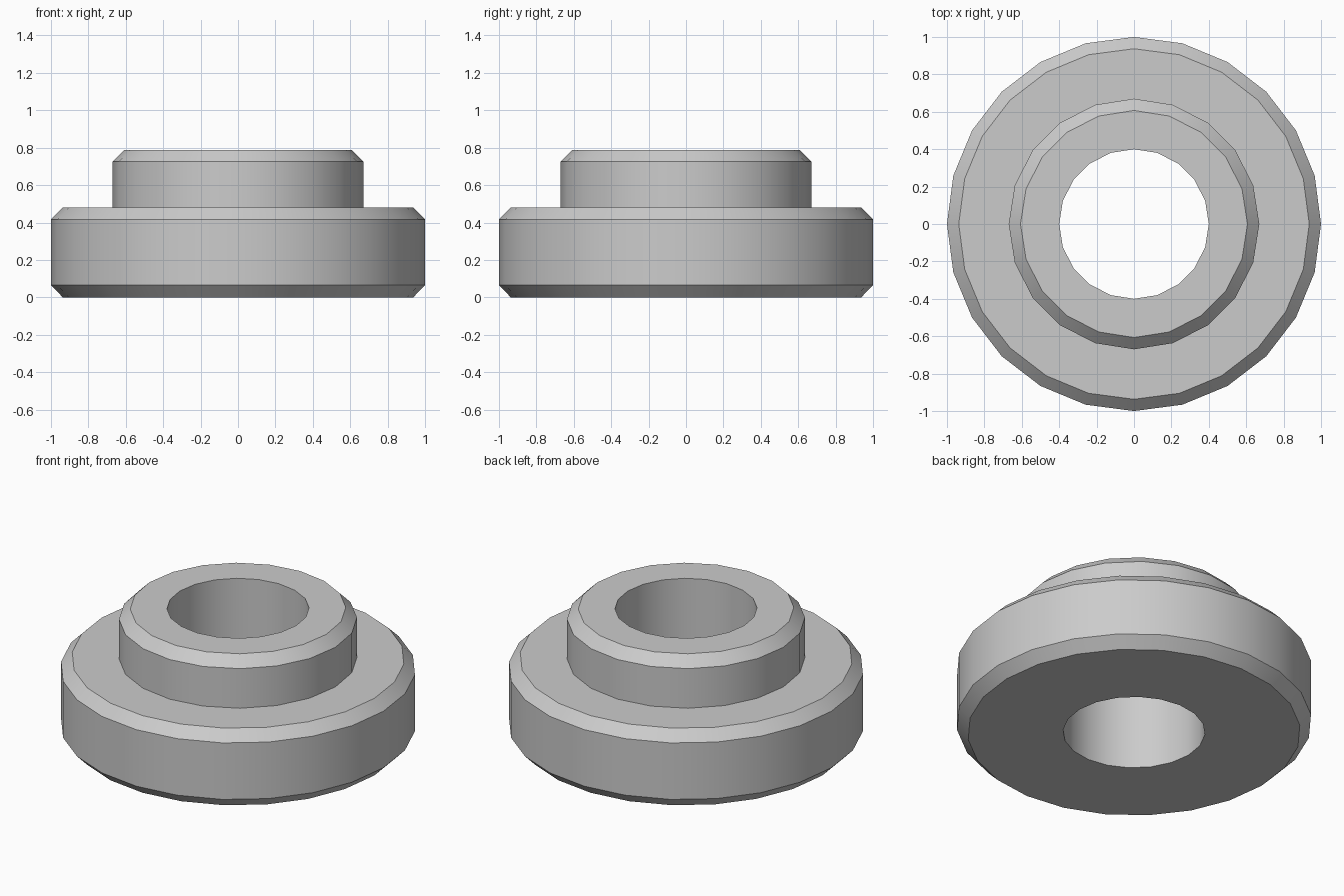
import bpy, bmesh, math

cube = bpy.data.objects.get("Cube")
if cube:
    bpy.data.objects.remove(cube, do_unlink=True)

# Single plain grey
GREY = (0.6, 0.6, 0.6, 1.0)
mat = bpy.data.materials.new("plain grey")
mat.diffuse_color = GREY
mat.use_nodes = True
bsdf = next(n for n in mat.node_tree.nodes if n.type == 'BSDF_PRINCIPLED')
bsdf.inputs["Base Color"].default_value = GREY

bm = bmesh.new()


def ring(sides, radius, z):
    """Closed loop of vertices, with its edges, starting on +y."""
    verts = []
    for i in range(sides):
        a = 2 * math.pi * i / sides + math.pi / 2
        verts.append(bm.verts.new((radius * math.cos(a), radius * math.sin(a), z)))
    for i in range(sides):
        bm.edges.new((verts[i], verts[(i + 1) % sides]))
    return verts


def loop_edges(loop):
    return [bm.edges.get((loop[i - 1], loop[i])) for i in range(len(loop))]


def skin(a, b):
    """Quads between two loops with equal side counts."""
    for i in range(len(a)):
        j = (i + 1) % len(a)
        bm.faces.new((a[i], a[j], b[j], b[i]))


def annulus(outer, inner, normal):
    """Flat face band between loops with different side counts."""
    bmesh.ops.triangle_fill(bm, use_beauty=True, normal=normal,
                            edges=loop_edges(outer) + loop_edges(inner))


# Hub: bore, flat top, chamfer and outer wall (20 sides)
hub = [ring(20, r, z) for r, z in
       ((0.40, 0.0), (0.40, 0.788), (0.607, 0.788), (0.67, 0.725), (0.67, 0.479))]
# Flange: chamfered disc rim (24 sides)
rim = [ring(24, r, z) for r, z in
       ((0.937, 0.479), (1.0, 0.416), (1.0, 0.065), (0.937, 0.0))]
for loops in (hub, rim):
    for a, b in zip(loops, loops[1:]):
        skin(a, b)

# Shoulder and underside join the hub and flange
annulus(rim[0], hub[-1], (0, 0, 1))
annulus(rim[-1], hub[0], (0, 0, -1))
bmesh.ops.recalc_face_normals(bm, faces=bm.faces[:])

mesh = bpy.data.meshes.new("flanged_bushing")
bm.to_mesh(mesh)
bm.free()
mesh.materials.append(mat)
bushing = bpy.data.objects.new("flanged_bushing", mesh)
bpy.context.collection.objects.link(bushing)

# Smooth round walls, crisp chamfer edges
bpy.ops.object.select_all(action='DESELECT')
bushing.select_set(True)
bpy.context.view_layer.objects.active = bushing
bpy.ops.object.shade_smooth_by_angle(angle=math.radians(30))
